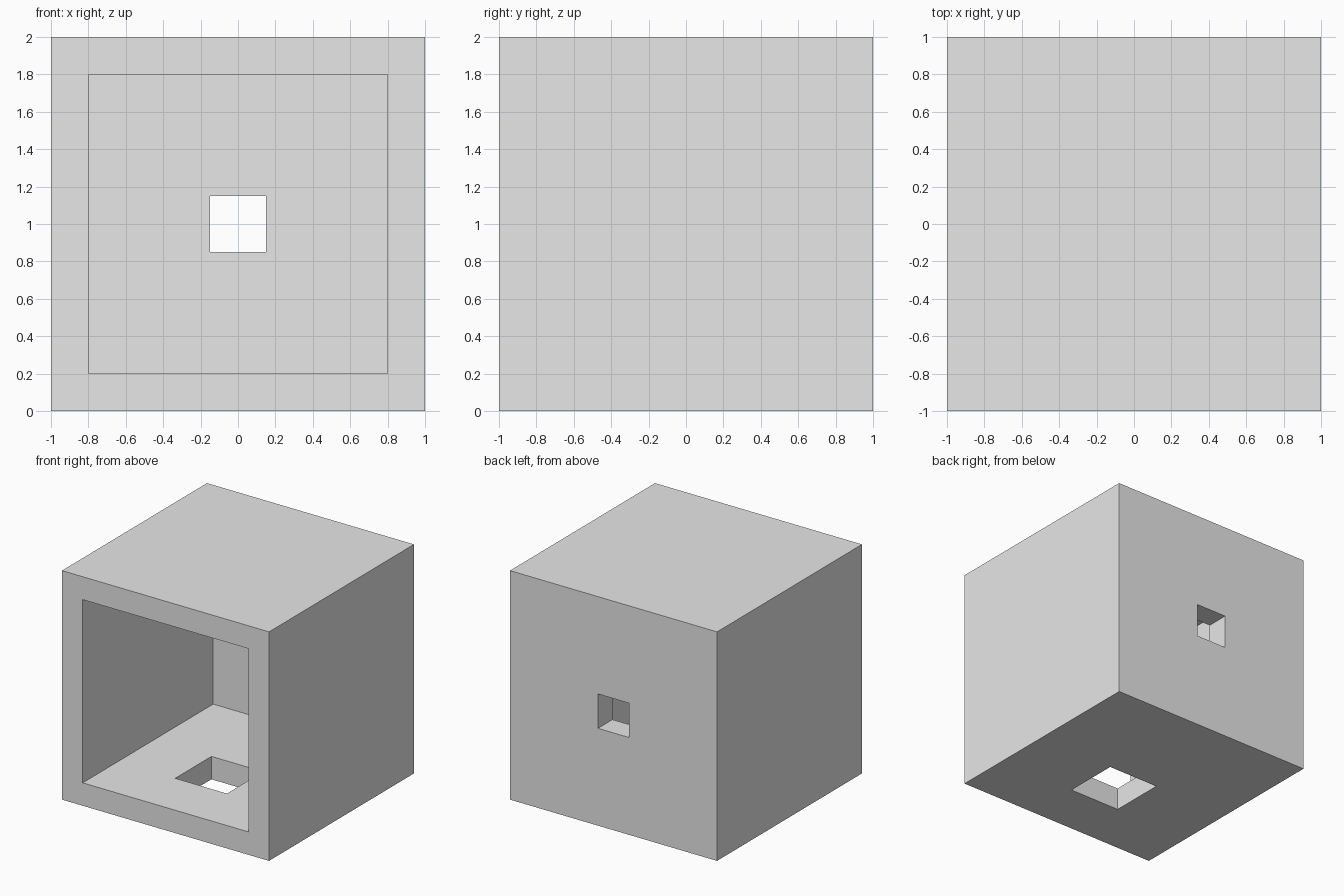
import bpy

default = bpy.data.objects.get("Cube")
if default:
    bpy.data.objects.remove(default, do_unlink=True)

grey = bpy.data.materials.new("plain_grey")
grey.use_nodes = True
colour = (0.8, 0.8, 0.8, 1)
grey.diffuse_color = colour
grey.node_tree.nodes["Principled BSDF"].inputs["Base Color"].default_value = colour


def box(name, low, high):
    """Box spanning two opposite corners."""
    centre = [(a + b) / 2 for a, b in zip(low, high)]
    bpy.ops.mesh.primitive_cube_add(size=1, location=centre)
    obj = bpy.context.object
    obj.name = name
    obj.scale = [b - a for a, b in zip(low, high)]
    bpy.ops.object.transform_apply(location=True, rotation=False, scale=True)
    obj.data.materials.append(grey)
    return obj


# Outer block
shell = box("box_shell", (-1, -1, 0), (1, 1, 2))

# Open front cavity, square back hole, square floor hole
cutters = [
    box("cavity_cutter", (-0.8, -1.2, 0.2), (0.8, 0.8, 1.8)),
    box("back_hole_cutter", (-0.15, 0.6, 0.85), (0.15, 1.2, 1.15)),
    box("floor_hole_cutter", (-0.25, -0.51, -0.2), (0.25, -0.01, 0.4)),
]
for cutter in cutters:
    cutter.hide_render = True
    bpy.context.view_layer.objects.active = shell
    cut = shell.modifiers.new(cutter.name, "BOOLEAN")
    cut.operation = "DIFFERENCE"
    cut.solver = "EXACT"
    cut.object = cutter
    bpy.ops.object.modifier_apply(modifier=cut.name)
    bpy.data.objects.remove(cutter, do_unlink=True)
